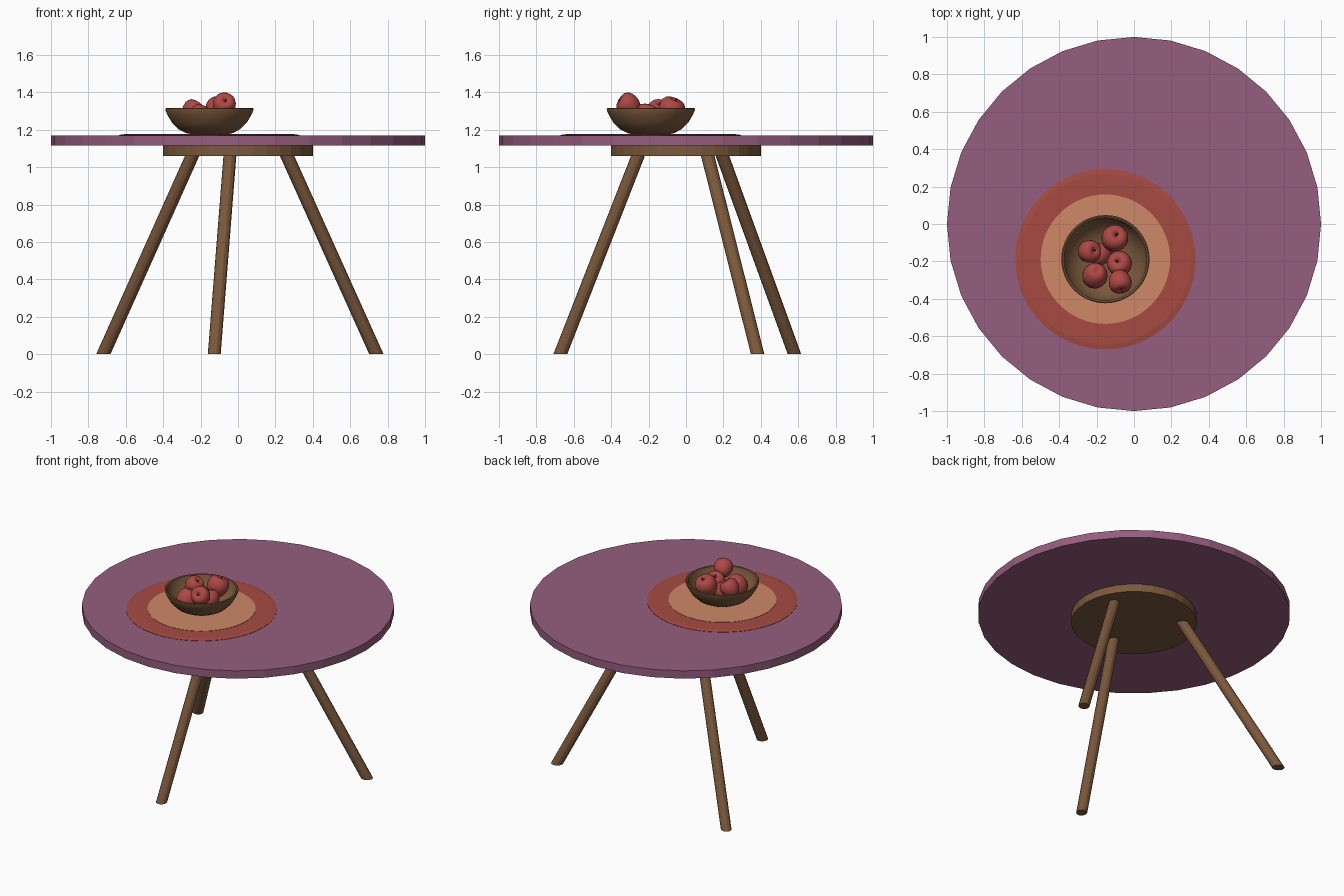
import bpy, bmesh, math
from mathutils import Vector, Matrix

if "Cube" in bpy.data.objects:
    bpy.data.objects.remove(bpy.data.objects["Cube"])


def material(name, rgb):
    m = bpy.data.materials.new(name)
    m.diffuse_color = (*rgb, 1)
    m.use_nodes = True
    m.node_tree.nodes["Principled BSDF"].inputs["Base Color"].default_value = m.diffuse_color
    return m


PURPLE = material("purple_paint", (0.30, 0.11, 0.21))
WOOD = material("brown_wood", (0.20, 0.10, 0.046))
RED = material("red_cloth", (0.38, 0.07, 0.055))
PEACH = material("peach_cloth", (0.62, 0.25, 0.14))
APPLE = material("apple_skin", (0.42, 0.065, 0.06))
STEM = material("apple_stem", (0.07, 0.035, 0.02))


def loft(bm, rings, slot=0):
    """Skin a list of rings (lists of points, or single pole points)."""
    rings = [[bm.verts.new(p) for p in r] for r in rings]
    for a, b in zip(rings, rings[1:]):
        n = max(len(a), len(b))
        for i in range(n):
            j = (i + 1) % n
            quad = [a[i % len(a)], a[j % len(a)], b[j % len(b)], b[i % len(b)]]
            bm.faces.new(list(dict.fromkeys(quad))).material_index = slot
    for end in (rings[0], rings[-1]):
        if len(end) > 2:
            bm.faces.new(end).material_index = slot


def circle(r, z, n, x=0, y=0):
    if r == 0:
        return [(x, y, z)]
    return [(x + r * math.sin(t), y + r * math.cos(t), z)
            for t in (2 * math.pi * i / n for i in range(n))]


def finish(name, bm, mats, angle=None):
    bmesh.ops.recalc_face_normals(bm, faces=bm.faces)
    me = bpy.data.meshes.new(name)
    bm.to_mesh(me)
    bm.free()
    for m in mats:
        me.materials.append(m)
    ob = bpy.data.objects.new(name, me)
    bpy.context.collection.objects.link(ob)
    if angle:
        bpy.ops.object.select_all(action='DESELECT')
        bpy.context.view_layer.objects.active = ob
        ob.select_set(True)
        bpy.ops.object.shade_smooth_by_angle(angle=math.radians(angle))
    return ob


def lathe(name, profile, n, mat, center=(0, 0), angle=None):
    bm = bmesh.new()
    loft(bm, [circle(r, z, n, *center) for r, z in profile])
    return finish(name, bm, [mat], angle)


# Table top and the round block beneath it
lathe("table_top", [(1, 1.115), (1, 1.17)], 32, PURPLE)
lathe("leg_mount", [(0.402, 1.06), (0.402, 1.115)], 32, WOOD)


# Splayed round legs, cut level at the floor
def leg(name, foot, top, r=0.035, n=12):
    foot, top = Vector((*foot, 0)), Vector((*top, 1.065))
    d = (top - foot).normalized()
    out = Vector((foot.x, foot.y, 0)).normalized()
    side = out.cross(Vector((0, 0, 1)))

    def section(c):
        return [c + out * (r / d.z * math.cos(t)) + side * (r * math.sin(t))
                for t in (2 * math.pi * i / n for i in range(n))]
    bm = bmesh.new()
    loft(bm, [section(foot), section(top)])
    finish(name, bm, [WOOD])


leg("front_leg", (-0.127, -0.672), (-0.043, -0.255))
leg("right_leg", (0.74, 0.383), (0.26, 0.115))
leg("left_leg", (-0.72, 0.58), (-0.243, 0.193))

# Two-tone place mat
C = (-0.153, -0.188)
lathe("mat_border", [(0.482, 1.169), (0.482, 1.172), (0.455, 1.176)], 64, RED, C)
lathe("mat_centre", [(0.346, 1.170), (0.346, 1.178)], 64, PEACH, C)

# Hollow bowl
lathe("bowl", [(0.10, 1.177), (0.125, 1.182), (0.165, 1.203), (0.20, 1.238),
               (0.222, 1.275), (0.235, 1.303), (0.236, 1.313), (0.230, 1.316),
               (0.222, 1.313), (0.217, 1.295), (0.205, 1.27), (0.185, 1.24),
               (0.15, 1.212), (0.11, 1.195), (0.06, 1.189), (0, 1.188)],
      48, WOOD, C, 40)

# Apples: dimpled body plus a short stem
BODY = [(0, -0.74), (0.14, -0.8), (0.33, -0.9), (0.6, -0.8), (0.84, -0.48),
        (0.97, -0.08), (1, 0.25), (0.92, 0.58), (0.72, 0.83), (0.46, 0.93),
        (0.24, 0.86), (0.1, 0.7), (0, 0.6)]
APPLES = [  # x, y, z, radius, tilt amount, tilt heading
    (-0.105, -0.08, 1.303, 0.071, 25, 60),
    (-0.242, -0.147, 1.297, 0.061, 35, 10),
    (-0.175, -0.158, 1.253, 0.060, 50, 200),
    (-0.075, -0.213, 1.270, 0.067, 20, 140),
    (-0.207, -0.272, 1.268, 0.068, 155, 250),
    (-0.075, -0.306, 1.332, 0.062, 60, 280),
]
for k, (x, y, z, r, tilt, head) in enumerate(APPLES):
    bm = bmesh.new()
    loft(bm, [circle(a, b, 20) for a, b in BODY])
    loft(bm, [circle(0.05, 0.58, 6), circle(0.06, 1.0, 6, 0.06)], 1)
    ob = finish(f"apple_{k + 1}", bm, [APPLE, STEM], 60)
    ob.matrix_world = (Matrix.Translation((x, y, z))
                       @ Matrix.Rotation(math.radians(head), 4, 'Z')
                       @ Matrix.Rotation(math.radians(tilt), 4, 'Y')
                       @ Matrix.Scale(r, 4))
